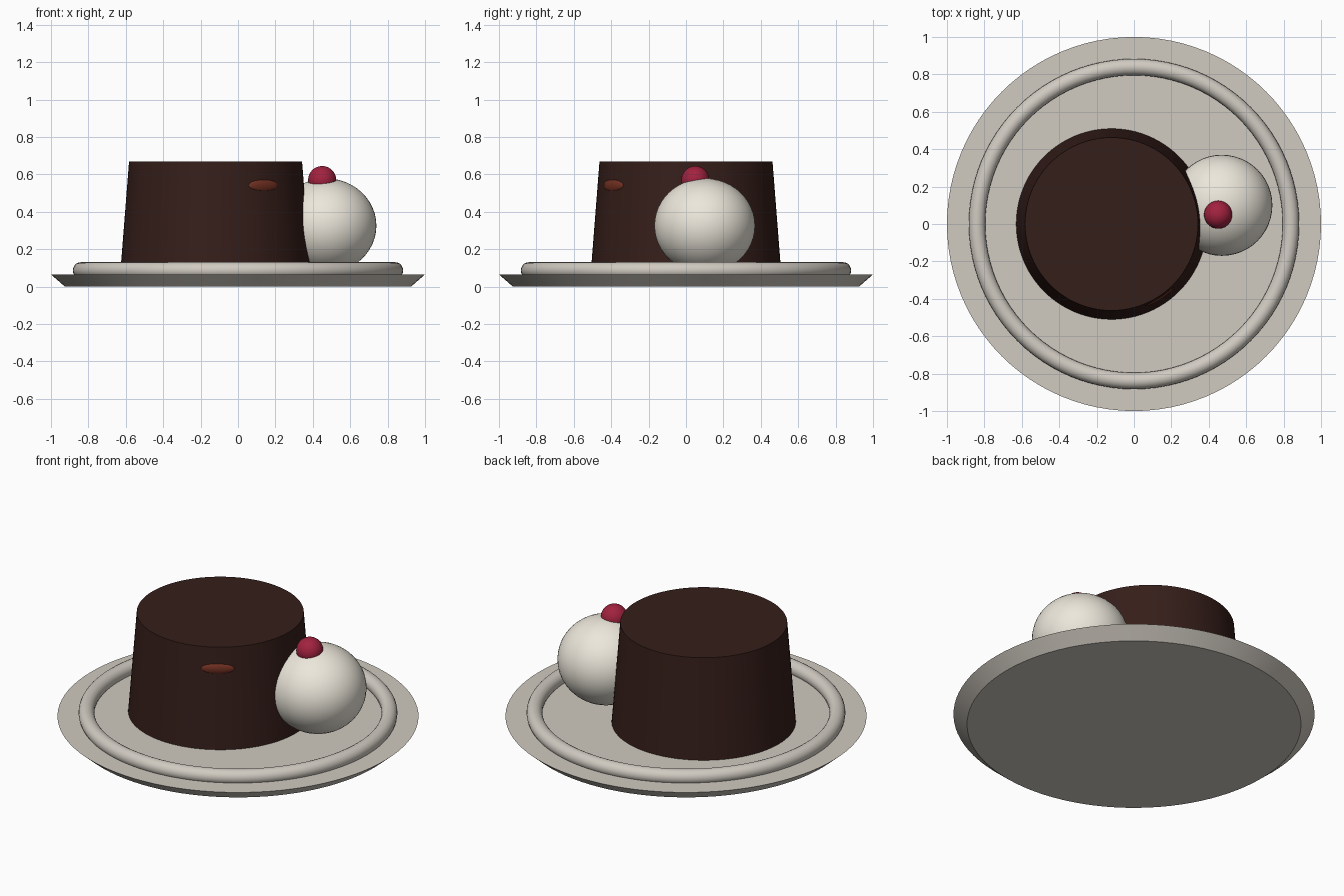
import bpy, math

if "Cube" in bpy.data.objects:
    bpy.data.objects.remove(bpy.data.objects["Cube"])


def finish(name, color):
    """Name, colour and smooth the active object."""
    ob = bpy.context.object
    ob.name = name
    mat = bpy.data.materials.get(name) or bpy.data.materials.new(name)
    mat.diffuse_color = (*color, 1)
    mat.use_nodes = True
    mat.node_tree.nodes["Principled BSDF"].inputs["Base Color"].default_value = mat.diffuse_color
    ob.data.materials.append(mat)
    bpy.ops.object.shade_smooth_by_angle(angle=math.radians(30))
    return ob


def frustum(name, x, r_low, r_high, z_low, z_high, color):
    bpy.ops.mesh.primitive_cone_add(vertices=96, radius1=r_low, radius2=r_high,
                                    depth=z_high - z_low,
                                    location=(x, 0, (z_low + z_high) / 2))
    return finish(name, color)


def ball(name, loc, radii, color, turn=0):
    bpy.ops.mesh.primitive_uv_sphere_add(segments=48, ring_count=24, radius=1,
                                         location=loc, rotation=(0, 0, turn))
    bpy.context.object.scale = radii
    bpy.ops.object.transform_apply(location=False, rotation=False, scale=True)
    return finish(name, color)


CERAMIC = (0.63, 0.59, 0.53)
CAKE_X = -0.12

# Plate with a raised ring
frustum("plate", 0, 0.925, 1.0, 0, 0.065, CERAMIC)
bpy.ops.mesh.primitive_torus_add(major_radius=0.839, minor_radius=0.044,
                                 major_segments=96, minor_segments=20,
                                 location=(0, 0, 0.087))
finish("plate_ring", CERAMIC)

# Tapered chocolate cake
frustum("cake", CAKE_X, 0.51, 0.4625, 0.065, 0.67, (0.036, 0.013, 0.01))

# Molten sauce breaking through the cake wall
angle = math.radians(-56.7)
ball("molten_sauce",
     (CAKE_X + 0.461 * math.cos(angle), 0.461 * math.sin(angle), 0.54),
     (0.02, 0.093, 0.035), (0.17, 0.03, 0.016), angle)

# Ice cream scoop with a berry on top
ball("ice_cream_scoop", (0.47, 0.1, 0.326), (0.27, 0.27, 0.253), (0.84, 0.8, 0.71))
ball("berry", (0.45, 0.05, 0.57), (0.075, 0.075, 0.075), (0.36, 0.016, 0.05))
